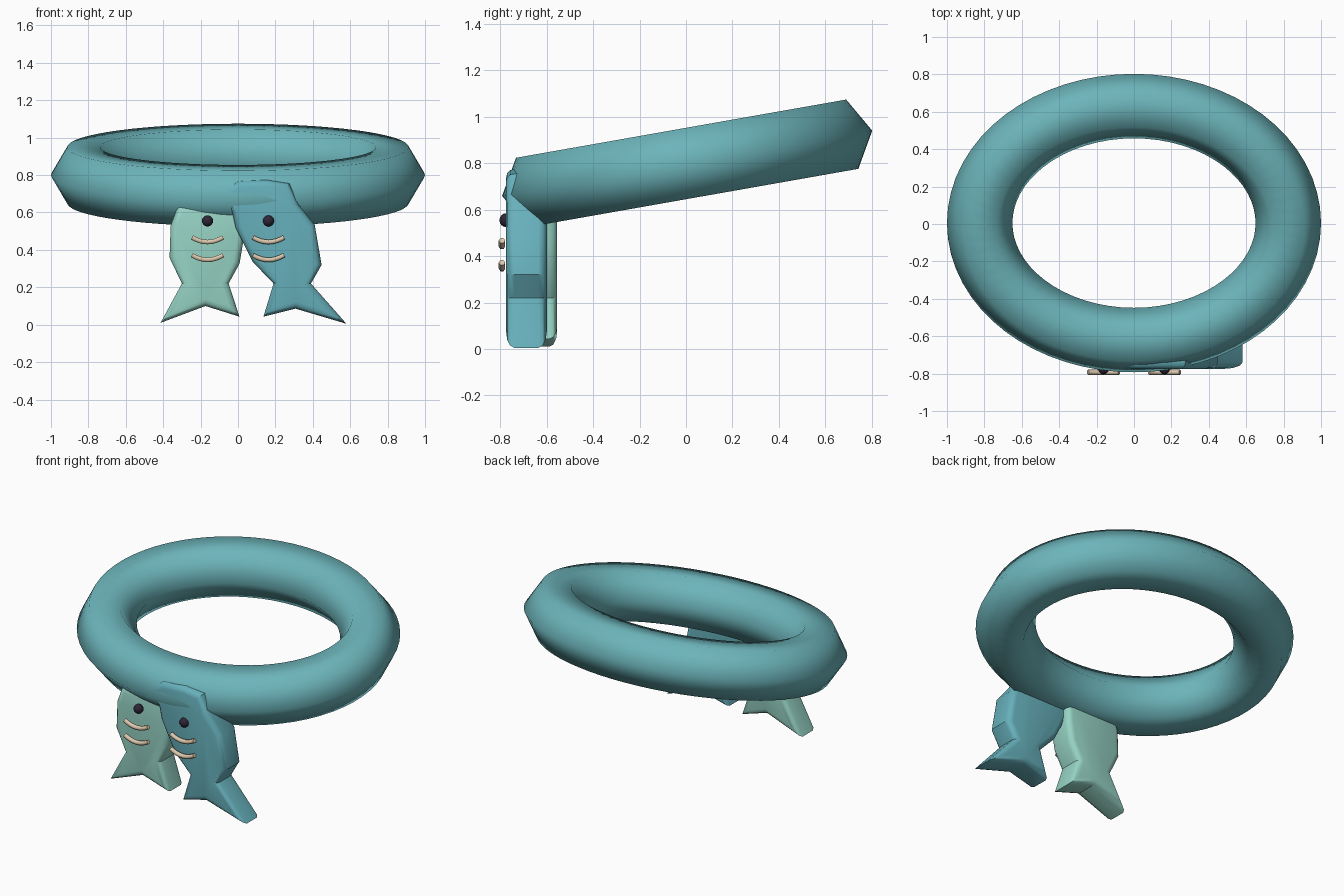
import bpy, bmesh, math
from mathutils import Vector

cube = bpy.data.objects.get("Cube")
if cube:
    bpy.data.objects.remove(cube, do_unlink=True)


def material(name, rgb):
    m = bpy.data.materials.new(name)
    m.use_nodes = True
    m.diffuse_color = (*rgb, 1)
    m.node_tree.nodes["Principled BSDF"].inputs["Base Color"].default_value = (*rgb, 1)
    return m


teal = material("teal", (0.15, 0.46, 0.495))
blue_teal = material("blue teal", (0.135, 0.435, 0.50))
mint = material("mint", (0.31, 0.66, 0.56))
dark = material("dark plum", (0.026, 0.019, 0.038))
cream = material("cream", (0.72, 0.58, 0.42))


def add_object(name, data, mat):
    ob = bpy.data.objects.new(name, data)
    bpy.context.collection.objects.link(ob)
    data.materials.append(mat)
    return ob


def mesh_from(bm, name):
    bmesh.ops.recalc_face_normals(bm, faces=bm.faces)
    me = bpy.data.meshes.new(name)
    bm.to_mesh(me)
    bm.free()
    return me


# Oval ring: six-sided tube swept around an ellipse, tipped forward
def build_ring(a, b, r, steps=64, sides=6):
    bm = bmesh.new()
    rows = []
    for i in range(steps):
        t = math.tau * i / steps
        centre = Vector((a * math.cos(t), b * math.sin(t), 0))
        out = Vector((b * math.cos(t), a * math.sin(t), 0)).normalized()
        rows.append([bm.verts.new(centre + out * r * math.cos(math.tau * k / sides)
                                  + Vector((0, 0, r * math.sin(math.tau * k / sides))))
                     for k in range(sides)])
    for i in range(steps):
        p, q = rows[i], rows[(i + 1) % steps]
        for k in range(sides):
            n = (k + 1) % sides
            bm.faces.new((p[k], q[k], q[n], p[n]))
    for f in bm.faces:
        f.smooth = True
    ring = add_object("ring", mesh_from(bm, "ring"), teal)
    ring.location = (0, 0.005, 0.8)
    ring.rotation_euler.x = math.radians(10)


build_ring(0.825, 0.635, 0.175)


# Fish tags: outline extruded in depth with rounded front and back rims
def build_fish(name, outline, front, back, mat):
    bm = bmesh.new()
    face = bm.faces.new([bm.verts.new((x, front, z)) for x, z in outline])
    ext = bmesh.ops.extrude_face_region(bm, geom=[face], use_keep_orig=True)
    moved = [v for v in ext["geom"] if isinstance(v, bmesh.types.BMVert)]
    bmesh.ops.translate(bm, verts=moved, vec=(0, back - front, 0))
    bmesh.ops.recalc_face_normals(bm, faces=bm.faces)
    rims = [e for e in bm.edges if abs(e.verts[0].co.y - e.verts[1].co.y) < 1e-4]
    bmesh.ops.bevel(bm, geom=rims, offset=0.035, segments=3, profile=0.5, affect='EDGES')
    ob = add_object(name, mesh_from(bm, name), mat)
    bpy.ops.object.select_all(action='DESELECT')
    bpy.context.view_layer.objects.active = ob
    ob.select_set(True)
    bpy.ops.object.shade_smooth_by_angle(angle=math.radians(32))


build_fish("left_fish", [
    (0.0, 0.77), (0.15, 0.775), (0.275, 0.755), (0.32, 0.647), (0.41, 0.535),
    (0.447, 0.32), (0.39, 0.22), (0.58, 0.005), (0.307, 0.086), (0.136, 0.043),
    (0.19, 0.22), (0.078, 0.337), (-0.013, 0.52), (-0.03, 0.6), (-0.09, 0.71),
], -0.775, -0.60, blue_teal)
build_fish("right_fish", [
    (-0.32, 0.64), (-0.36, 0.53), (-0.366, 0.358), (-0.30, 0.22), (-0.414, 0.01),
    (-0.174, 0.10), (0.008, 0.043), (-0.05, 0.22), (0.008, 0.326), (0.03, 0.455),
    (0.03, 0.62),
], -0.73, -0.555, mint)


# Curved gill bars in front of each fish
def build_bar(name, x, z):
    cu = bpy.data.curves.new(name, 'CURVE')
    cu.dimensions = '3D'
    cu.bevel_depth = 0.014
    cu.bevel_resolution = 1
    cu.use_fill_caps = True
    sp = cu.splines.new('POLY')
    steps = 8
    sp.points.add(steps)
    for i, p in enumerate(sp.points):
        s = 2 * i / steps - 1
        p.co = (x + 0.083 * s, -0.793, z + 0.025 * s * s, 1)
    add_object(name, cu, cream)


# Bead eyes
def build_eye(name, x):
    bm = bmesh.new()
    bmesh.ops.create_uvsphere(bm, u_segments=12, v_segments=8, radius=0.03)
    for f in bm.faces:
        f.smooth = True
    add_object(name, mesh_from(bm, name), dark).location = (x, -0.774, 0.555)


for side, x in (("left", 0.163), ("right", -0.163)):
    build_eye(side + "_eye", x)
    build_bar(side + "_upper_gill", x, 0.442)
    build_bar(side + "_lower_gill", x, 0.347)
